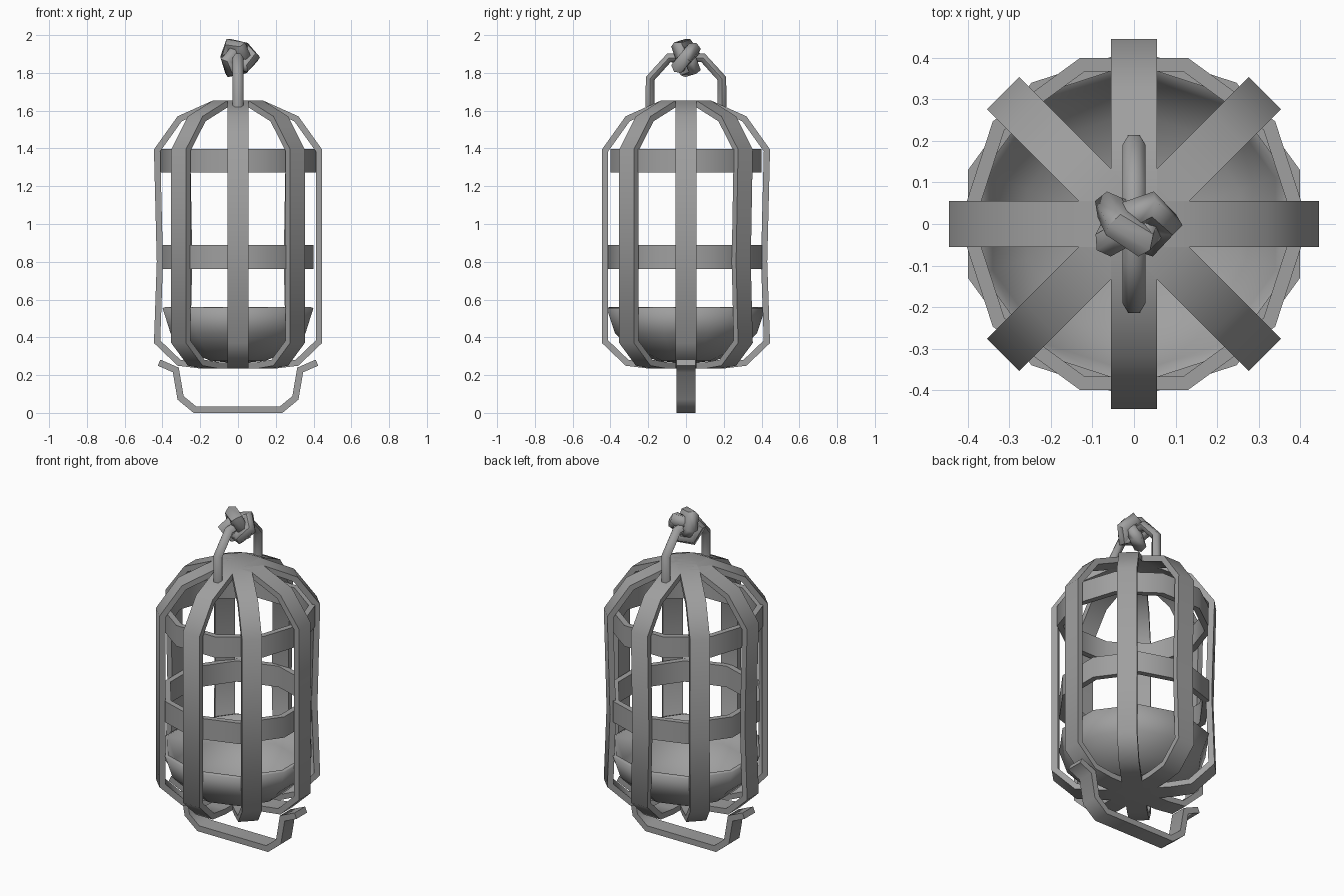
import bpy, bmesh
from math import sin, cos, pi, radians
from mathutils import Matrix, Vector

if "Cube" in bpy.data.objects:
    bpy.data.objects.remove(bpy.data.objects["Cube"], do_unlink=True)

iron = bpy.data.materials.new("grey iron")
iron.use_nodes = True
grey = (0.35, 0.35, 0.35, 1)
iron.diffuse_color = grey
iron.node_tree.nodes["Principled BSDF"].inputs["Base Color"].default_value = grey


def finish(name, bm, matrix=Matrix()):
    bmesh.ops.recalc_face_normals(bm, faces=bm.faces)
    mesh = bpy.data.meshes.new(name)
    bm.to_mesh(mesh)
    bm.free()
    mesh.transform(matrix)
    mesh.materials.append(iron)
    obj = bpy.data.objects.new(name, mesh)
    bpy.context.collection.objects.link(obj)
    bpy.ops.object.select_all(action="DESELECT")
    obj.select_set(True)
    bpy.context.view_layer.objects.active = obj
    bpy.ops.object.shade_smooth_by_angle(angle=radians(60))
    return obj


def offset(points, thick, closed):
    """Shift a counter-clockwise path inward with mitred corners."""
    result, n = [], len(points)
    for i, p in enumerate(points):
        before = points[i - 1] if closed or i else None
        after = points[(i + 1) % n] if closed or i < n - 1 else None
        dirs = [d.normalized() for d in
                ([p - before] if before else []) + ([after - p] if after else [])]
        normals = [Vector((-d.y, d.x)) for d in dirs]
        mitre = sum(normals, Vector((0, 0))).normalized()
        result.append(p + mitre * thick / max(mitre.dot(normals[0]), 0.4))
    return result


def ribbon(name, points, width, thick, closed, matrix):
    """Flat bar of rectangular section that follows a planar path."""
    outer = [Vector(p) for p in points]
    inner = offset(outer, thick, closed)
    bm = bmesh.new()
    sections = []
    for a, b in zip(outer, inner):
        sections.append([bm.verts.new((p.x, p.y, side * width / 2))
                         for p, side in ((a, -1), (a, 1), (b, 1), (b, -1))])
    pairs = list(zip(sections, sections[1:]))
    if closed:
        pairs.append((sections[-1], sections[0]))
    else:
        bm.faces.new(sections[0])
        bm.faces.new(sections[-1])
    for s, t in pairs:
        for k in range(4):
            m = (k + 1) % 4
            bm.faces.new((s[k], s[m], t[m], t[k]))
    return finish(name, bm, matrix)


def tube(name, points, radius, closed):
    """Round rod with six sides, swept along a path."""
    curve = bpy.data.curves.new(name, "CURVE")
    curve.dimensions = "3D"
    curve.bevel_depth = radius
    curve.bevel_resolution = 1
    curve.use_fill_caps = True
    spline = curve.splines.new("POLY")
    spline.points.add(len(points) - 1)
    for target, p in zip(spline.points, points):
        target.co = (*p, 1)
    spline.use_cyclic_u = closed
    temp = bpy.data.objects.new(name + " path", curve)
    bpy.context.collection.objects.link(temp)
    mesh = bpy.data.meshes.new_from_object(
        temp.evaluated_get(bpy.context.evaluated_depsgraph_get()))
    bpy.data.objects.remove(temp, do_unlink=True)
    bm = bmesh.new()
    bm.from_mesh(mesh)
    bpy.data.meshes.remove(mesh)
    return finish(name, bm)


upright = Matrix.Rotation(pi / 2, 4, "X")

# Cage: four closed straps crossing at the top and bottom
half = [(0.2, 0.235), (0.32, 0.25), (0.445, 0.37),
        (0.445, 1.395), (0.32, 1.57), (0.13, 1.655)]
loop = half + [(-x, z) for x, z in reversed(half)]
loop.insert(9, (-0.43, 0.8))
for i in range(4):
    turn = Matrix.Rotation(-i * pi / 4, 4, "Z")
    ribbon(f"cage_strap_{i + 1}", loop, 0.11, 0.033, True, turn @ upright)

# Two ten-sided hoops, turned half a side from each other
for name, z, phase in (("upper_hoop", 1.335, 0), ("lower_hoop", 0.825, pi / 10)):
    ring = [(0.42 * cos(phase + k * pi / 5), 0.42 * sin(phase + k * pi / 5))
            for k in range(10)]
    ribbon(name, ring, 0.125, 0.033, True, Matrix.Translation((0, 0, z)))

# Open bowl in the bottom of the cage
bm = bmesh.new()
profile = [bm.verts.new((r, 0, z)) for r, z in
           ((0, 0.262), (0.15, 0.275), (0.28, 0.325), (0.375, 0.42), (0.42, 0.555))]
edges = [bm.edges.new(pair) for pair in zip(profile, profile[1:])]
bmesh.ops.spin(bm, geom=profile + edges, cent=(0, 0, 0), axis=(0, 0, 1),
               angle=2 * pi, steps=10)
bmesh.ops.remove_doubles(bm, verts=bm.verts, dist=0.001)
bowl = finish("bowl", bm, Matrix.Rotation(pi / 10, 4, "Z"))
shell = bowl.modifiers.new("wall", "SOLIDIFY")
shell.thickness = 0.02
# Keep the wall on the inside of the bowl whichever way its faces point
outward = sum(p.normal.dot(Vector((p.center.x, p.center.y, 0)))
              for p in bowl.data.polygons) > 0
shell.offset = -1 if outward else 1

# Foot bracket under the cage
foot = [(-0.425, 0.255), (-0.345, 0.22), (-0.32, 0.075), (-0.235, 0.005),
        (0.235, 0.005), (0.32, 0.075), (0.345, 0.22), (0.425, 0.255)]
foot = [(x, max(z - 0.005, 0)) for x, z in foot]
ribbon("foot_bracket", foot, 0.1, 0.035, False, upright)

# Bail on the roof
side = [(0, -0.19, 1.62), (0, -0.19, 1.77), (0, -0.09, 1.88)]
tube("bail", side + [(x, -y, z) for x, y, z in reversed(side)], 0.028, False)

# Knotted ring tied round the bail
knot = []
for k in range(15):
    t = 2 * pi * k / 15
    r = 0.052 + 0.026 * cos(3 * t)
    knot.append((r * cos(2 * t), 0.042 * sin(3 * t), 1.88 + r * sin(2 * t)))
tube("knot", knot, 0.039, True)
